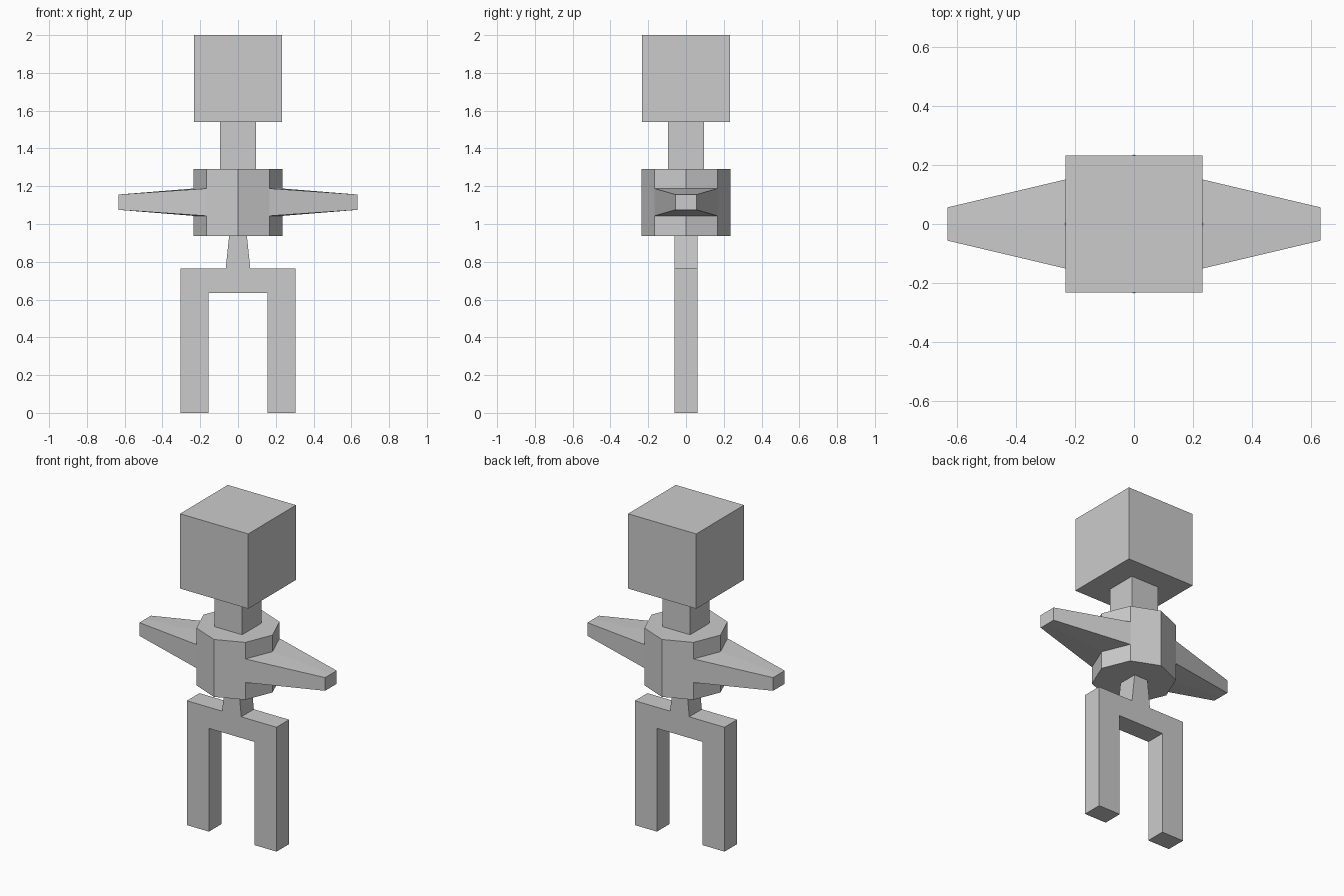
import bpy, bmesh
from mathutils import Matrix

if "Cube" in bpy.data.objects:
    bpy.data.objects.remove(bpy.data.objects["Cube"])


def finish(bm, name):
    bmesh.ops.recalc_face_normals(bm, faces=bm.faces)
    mesh = bpy.data.meshes.new(name)
    bm.to_mesh(mesh)
    bm.free()
    obj = bpy.data.objects.new(name, mesh)
    bpy.context.collection.objects.link(obj)
    return obj


def box(name, half, z0, z1):
    bm = bmesh.new()
    mat = Matrix.Translation((0, 0, (z0 + z1) / 2)) @ Matrix.Diagonal((2 * half, 2 * half, z1 - z0, 1))
    bmesh.ops.create_cube(bm, size=1, matrix=mat)
    return finish(bm, name)


# Head and neck
box("head", 0.232, 1.54, 2.0)
box("neck", 0.094, 1.29, 1.54)

# Octagonal torso, cut into three bands
z0, z1, arm_lo, arm_hi = 0.937, 1.29, 1.043, 1.188
bm = bmesh.new()
bmesh.ops.create_cone(bm, cap_ends=True, segments=8, radius1=0.235, radius2=0.235,
                      depth=z1 - z0, matrix=Matrix.Translation((0, 0, (z0 + z1) / 2)))
for z in (arm_lo, arm_hi):
    bmesh.ops.bisect_plane(bm, geom=bm.verts[:] + bm.edges[:] + bm.faces[:],
                           plane_co=(0, 0, z), plane_no=(0, 0, 1))

# Tapered arms pulled out of the side faces of the middle band
mid = (arm_lo + arm_hi) / 2
for side in (-1, 1):
    faces = [f for f in bm.faces if f.calc_center_median().x * side > 0.15
             and arm_lo < f.calc_center_median().z < arm_hi]
    new = bmesh.ops.extrude_face_region(bm, geom=faces)["geom"]
    for v in new:
        if isinstance(v, bmesh.types.BMVert):
            v.co.x = side * 0.632
            v.co.y *= 0.056 / 0.166
            v.co.z = mid + (v.co.z - mid) * 0.56
    old = [f for f in faces if f.is_valid]
    if old:
        bmesh.ops.delete(bm, geom=old, context='FACES')
finish(bm, "torso_and_arms")

# Waist, hips and legs from one mirrored profile
half = [(0.047, 0.937), (0.065, 0.765), (0.305, 0.765), (0.305, 0), (0.155, 0), (0.155, 0.635)]
outline = half + [(-x, z) for x, z in reversed(half)]
bm = bmesh.new()
face = bm.faces.new([bm.verts.new((x, -0.061, z)) for x, z in outline])
solid = bmesh.ops.solidify  # unused thickness operator is replaced by a straight extrusion
ext = bmesh.ops.extrude_face_region(bm, geom=[face], use_keep_orig=True)["geom"]
bmesh.ops.translate(bm, vec=(0, 0.122, 0), verts=[v for v in ext if isinstance(v, bmesh.types.BMVert)])
finish(bm, "waist_and_legs")
